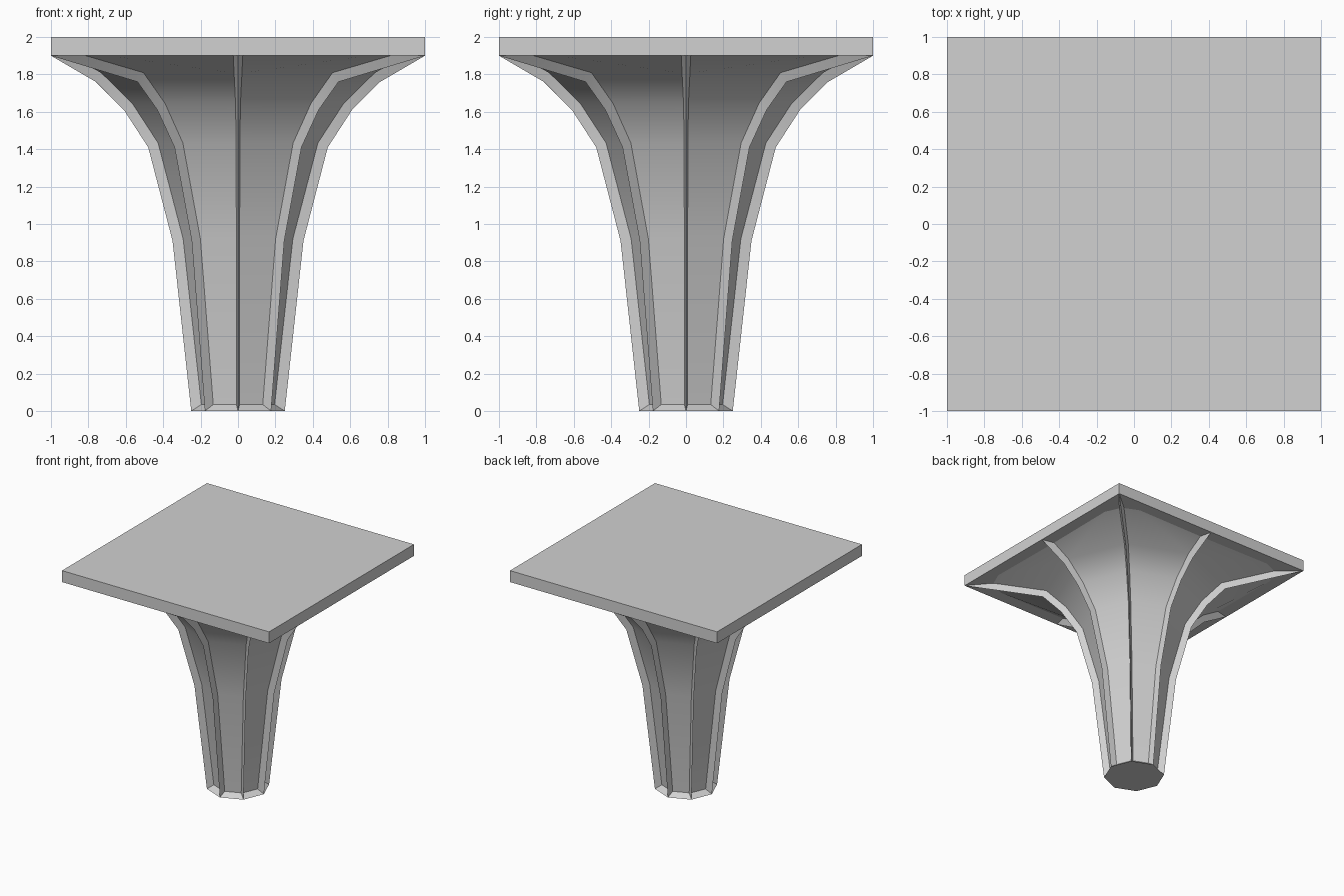
import bpy, bmesh, math
from mathutils import Matrix, Vector

cube = bpy.data.objects.get("Cube")
if cube:
    bpy.data.objects.remove(cube, do_unlink=True)

grey = bpy.data.materials.new("stone_grey")
grey.use_nodes = True
colour = (0.64, 0.64, 0.64, 1)
grey.diffuse_color = colour
grey.node_tree.nodes["Principled BSDF"].inputs["Base Color"].default_value = colour

SLAB_BOTTOM, TOP = 1.9, 2.0
# Rib profile: radius, height
PROFILE = [(0.25, 0), (0.35, 0.91), (0.48, 1.41), (0.61, 1.61), (0.76, 1.76)]


def add_object(name, bm):
    mesh = bpy.data.meshes.new(name)
    bm.to_mesh(mesh)
    bm.free()
    mesh.materials.append(grey)
    obj = bpy.data.objects.new(name, mesh)
    bpy.context.collection.objects.link(obj)
    return obj


# One eighth of the column: a flaring side from an edge rib to a corner rib
side = bmesh.new()
c = math.sqrt(0.5)
rows = [(Vector((r, 0, z)), Vector((r * c, r * c, z))) for r, z in PROFILE]
rows.append((Vector((1, 0, SLAB_BOTTOM)), Vector((1, 1, SLAB_BOTTOM))))
verts = [[side.verts.new(p) for p in row] for row in rows]
for low, high in zip(verts, verts[1:]):
    side.faces.new((low[0], low[1], high[1], high[0]))
side.normal_update()
# Sunken panel, leaving half a rib along each border
bmesh.ops.inset_region(side, faces=side.faces[:], thickness=0.03, depth=-0.05,
                       use_boundary=True, use_even_offset=True)
side_mesh = bpy.data.meshes.new("column_side")
side.to_mesh(side_mesh)
side.free()

# Mirror the side over the diagonal and repeat it around the column
swap = Matrix(((0, 1, 0, 0), (1, 0, 0, 0), (0, 0, 1, 0), (0, 0, 0, 1)))
column = bmesh.new()
for quarter in range(4):
    turn = Matrix.Rotation(quarter * math.pi / 2, 4, "Z")
    for mirrored in (False, True):
        nv, nf = len(column.verts), len(column.faces)
        column.from_mesh(side_mesh)
        matrix = turn @ swap if mirrored else turn
        bmesh.ops.transform(column, matrix=matrix, verts=column.verts[nv:])
        if mirrored:
            bmesh.ops.reverse_faces(column, faces=column.faces[nf:])
bpy.data.meshes.remove(side_mesh)
bmesh.ops.remove_doubles(column, verts=column.verts[:], dist=0.0005)

# Flat underside
foot = [v for v in column.verts if v.co.z < 0.0005]
foot.sort(key=lambda v: -math.atan2(v.co.y, v.co.x))
column.faces.new(foot)
column.normal_update()
column_obj = add_object("ribbed_column", column)

bpy.ops.object.select_all(action="DESELECT")
column_obj.select_set(True)
bpy.context.view_layer.objects.active = column_obj
bpy.ops.object.shade_smooth_by_angle(angle=math.radians(30))

# Square slab on top
slab = bmesh.new()
bmesh.ops.create_cube(slab, size=1)
bmesh.ops.scale(slab, vec=(2, 2, TOP - SLAB_BOTTOM), verts=slab.verts[:])
bmesh.ops.translate(slab, vec=(0, 0, (TOP + SLAB_BOTTOM) / 2), verts=slab.verts[:])
add_object("top_slab", slab)
